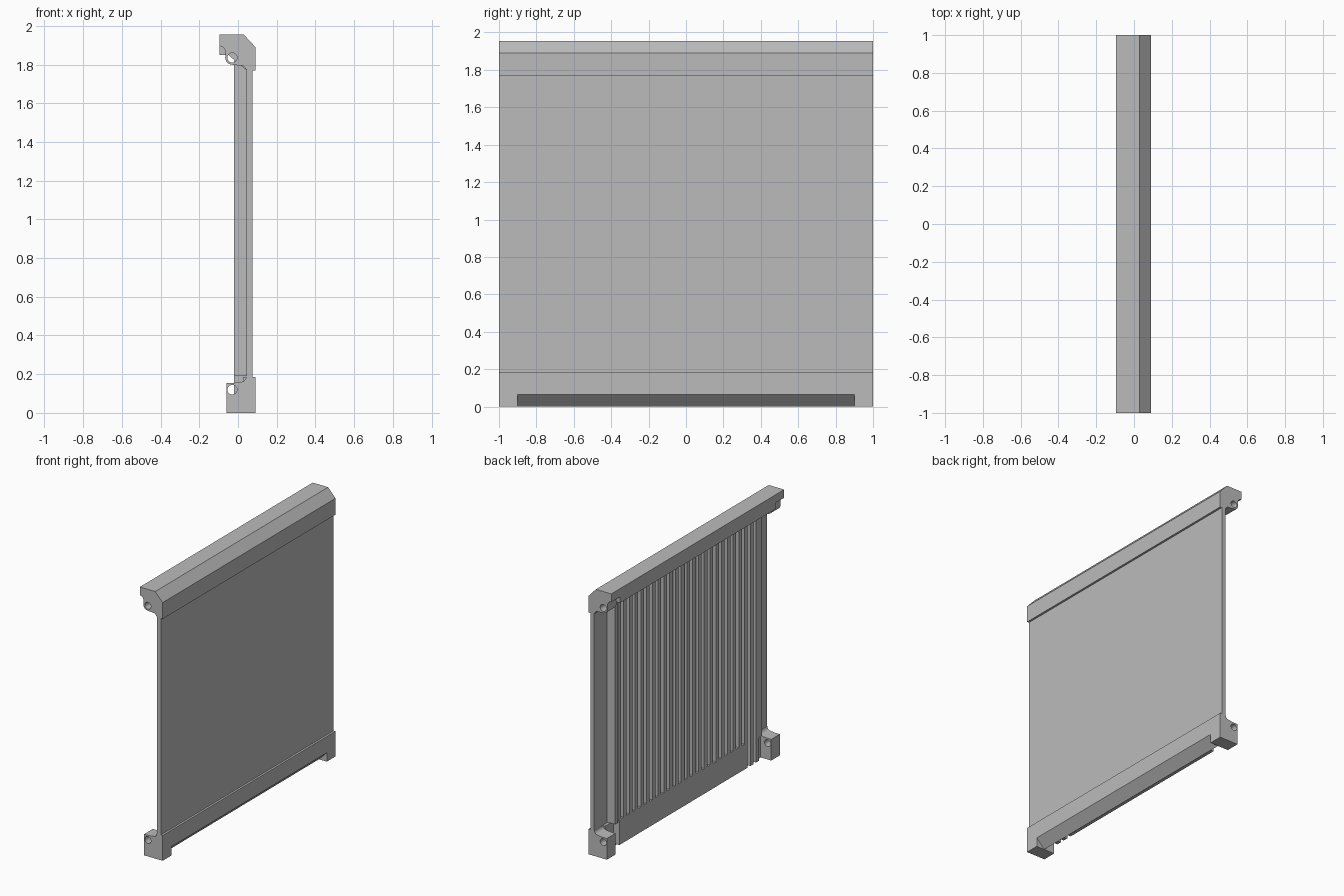
import bpy, bmesh
from math import cos, sin, pi, radians

old = bpy.data.objects.get("Cube")
if old:
    bpy.data.objects.remove(old, do_unlink=True)

grey = bpy.data.materials.new("plain grey")
grey.use_nodes = True
grey.diffuse_color = (0.5, 0.5, 0.5, 1)
grey.node_tree.nodes["Principled BSDF"].inputs["Base Color"].default_value = (0.5, 0.5, 0.5, 1)


def add_prism(bm, profile, y0, y1):
    """Extrude an (x, z) outline along y."""
    face = bm.faces.new([bm.verts.new((x, y0, z)) for x, z in profile])
    grown = bmesh.ops.extrude_face_region(bm, geom=[face])["geom"]
    verts = [v for v in grown if isinstance(v, bmesh.types.BMVert)]
    bmesh.ops.translate(bm, verts=verts, vec=(0, y1 - y0, 0))


def make(name, pieces):
    """One object from a list of (profile, y0, y1) prisms."""
    bm = bmesh.new()
    for profile, y0, y1 in pieces:
        add_prism(bm, profile, y0, y1)
    bmesh.ops.recalc_face_normals(bm, faces=bm.faces)
    mesh = bpy.data.meshes.new(name)
    bm.to_mesh(mesh)
    bm.free()
    mesh.materials.append(grey)
    obj = bpy.data.objects.new(name, mesh)
    bpy.context.collection.objects.link(obj)
    return obj


def rect(x0, x1, z0, z1):
    return [(x0, z0), (x1, z0), (x1, z1), (x0, z1)]


def arc(cx, cz, r, start, end, steps=6):
    angles = [radians(start + (end - start) * i / steps) for i in range(steps + 1)]
    return [(cx + r * cos(a), cz + r * sin(a)) for a in angles]


def drill(obj, x, z, r=0.025):
    """Cut a round hole along y."""
    cutter = make("hole_cutter", [(arc(x, z, r, 0, 345, 23), -1.2, 1.2)])
    cutter.hide_render = True
    mod = obj.modifiers.new("hole", "BOOLEAN")
    mod.operation = "DIFFERENCE"
    mod.solver = "EXACT"
    mod.object = cutter
    bpy.context.view_layer.objects.active = obj
    bpy.ops.object.modifier_apply(modifier=mod.name)
    bpy.data.objects.remove(cutter, do_unlink=True)
    bpy.ops.object.select_all(action="DESELECT")
    obj.select_set(True)
    bpy.ops.object.shade_smooth_by_angle(angle=pi / 6)


# Flat front panel
make("panel", [(rect(0.045, 0.075, 0.17, 1.79), -1, 1)])

# Top rail with chamfered edge and sloped underside
top_edge = [(-0.095, 1.955), (0.03, 1.955), (0.09, 1.89), (0.09, 1.77), (0.045, 1.77)]
make("top_rail", [(top_edge + [(-0.01, 1.815), (-0.05, 1.85), (-0.095, 1.85)], -0.9, 0.9)])

# Bottom rail with sloped lower edge
make("bottom_rail", [([(0.09, 0.185), (0.09, 0.065), (0.025, 0), (0.025, 0.185)], -0.9, 0.9)])

# End lugs at the top and feet at the bottom, each with a pin hole
lug = (top_edge + arc(0.015, 1.77, 0.025, 45, 90, 3) + [(-0.015, 1.797)]
       + arc(-0.03, 1.835, 0.036, 270, 180) + arc(-0.095, 1.865, 0.03, 0, 90))
foot = ([(-0.06, 0), (0.09, 0), (0.09, 0.185), (0.045, 0.185)]
        + arc(0.015, 0.187, 0.027, 0, -90) + [(-0.02, 0.155), (-0.06, 0.155)])
for side, y0, y1 in (("front", -1, -0.9), ("back", 0.9, 1)):
    drill(make(side + "_top_lug", [(lug, y0, y1)]), -0.03, 1.835)
    drill(make(side + "_foot", [(foot, y0, y1)]), -0.03, 0.12)

# Grooved backing: base sheet, closed lower plate, edge strips
make("rib_base", [(rect(0.005, 0.046, 0.19, 1.8), -0.845, 0.845)])
make("lower_plate", [(rect(-0.02, 0.04, 0.02, 0.205), -0.68, 0.8)])
make("edge_strips", [(rect(-0.02, 0.046, 0.19, 1.82), y, y + 0.035) for y in (-0.85, 0.815)])

# Vertical ribs; the ones beyond the lower plate run to the bottom
pitch = 1.6 / 24
ribs = []
for i in range(25):
    y = -0.8 + i * pitch
    low = 0.02 if y < -0.68 else 0.2
    ribs.append((rect(-0.0202, 0.04, low, 1.822), y - 0.018, y + 0.018))
make("ribs", ribs)
